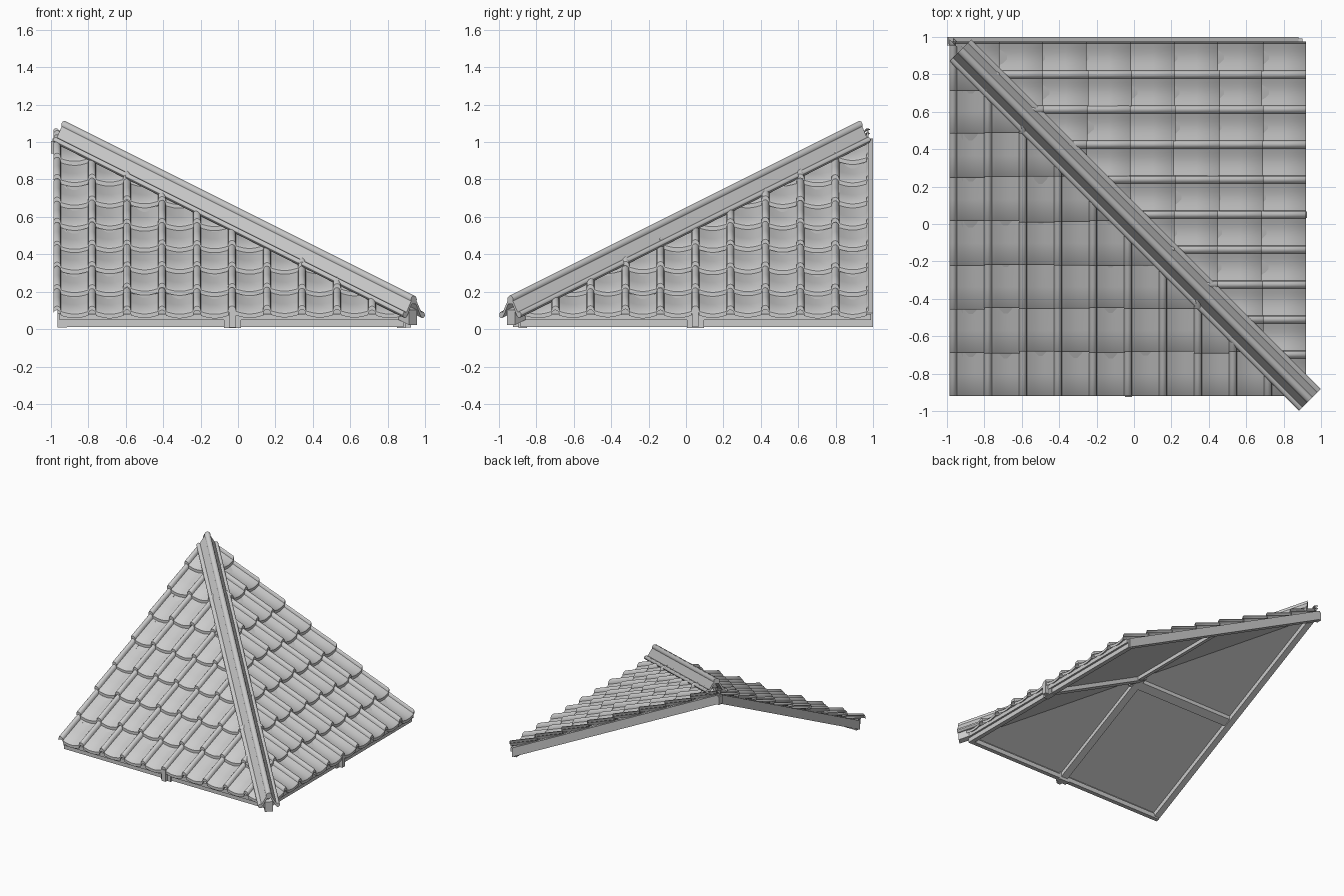
import bpy, bmesh, math, random
from mathutils import Vector

if "Cube" in bpy.data.objects:
    bpy.data.objects.remove(bpy.data.objects["Cube"])

random.seed(4)
R2 = math.sqrt(0.5)
EAVE, PITCH, COL, ROW = -0.92, 0.5, 0.187, 0.2335


def base(y):
    # height of the roof plane for the front slope
    return 0.06 + PITCH * (y - EAVE)


def finish(name, bm, side=False, clip=None, left=None, smooth=True):
    # clip at the hip line, optionally mirror onto the side slope, make object
    def cut(co, no):
        bmesh.ops.bisect_plane(bm, geom=bm.verts[:] + bm.edges[:] + bm.faces[:],
                               plane_co=co, plane_no=no, clear_outer=True)
    bmesh.ops.recalc_face_normals(bm, faces=bm.faces)
    if clip is not None:
        cut((clip * R2, clip * R2, 0), (1, 1, 0))
    if left is not None:
        cut((left, 0, 0), (-1, 0, 0))
    if side:
        for v in bm.verts:
            v.co.x, v.co.y = -v.co.y, -v.co.x
        bmesh.ops.reverse_faces(bm, faces=bm.faces)
    me = bpy.data.meshes.new(name)
    bm.to_mesh(me)
    bm.free()
    ob = bpy.data.objects.new(name, me)
    bpy.context.collection.objects.link(ob)
    if smooth:
        bpy.ops.object.select_all(action='DESELECT')
        bpy.context.view_layer.objects.active = ob
        ob.select_set(True)
        bpy.ops.object.shade_smooth_by_angle(angle=math.radians(35))
    return ob


def loft(bm, rings):
    # closed cross-sections joined into a capped solid
    vs = [[bm.verts.new(p) for p in r] for r in rings]
    n = len(vs[0])
    for a, b in zip(vs, vs[1:]):
        for i in range(n):
            j = (i + 1) % n
            bm.faces.new((a[i], a[j], b[j], b[i]))
    bm.faces.new(vs[0][::-1])
    bm.faces.new(vs[-1])


def slab(name, side, x0, x1, y0, y1, h0, h1, clip=0.0):
    # board lying along the slope, heights measured from the roof plane
    bm = bmesh.new()
    loft(bm, [[(x, y, base(y) + h) for x, h in
               ((x0, h0), (x1, h0), (x1, h1), (x0, h1))] for y in (y0, y1)])
    return finish(name, bm, side, clip, smooth=False)


def block(name, side, x0, x1, y0, y1, z0, z1, clip=0.0):
    # upright box
    bm = bmesh.new()
    loft(bm, [[(x0, y, z0), (x1, y, z0), (x1, y, z1), (x0, y, z1)] for y in (y0, y1)])
    return finish(name, bm, side, clip, smooth=False)


# tile profile: roll on the left, sagging pan to its right
PROFILE = [(-0.022, 0.004)]
PROFILE += [(-0.021 * math.cos(math.pi * i / 6), 0.008 + 0.026 * math.sin(math.pi * i / 6))
            for i in range(6)]
PROFILE += [(0.021 + 0.146 * i / 7, 0.004 - 0.014 * math.sin(math.pi * i / 7)) for i in range(8)]


def tiles(name, side, first, left):
    bm = bmesh.new()
    for r in range(9):
        for c in range(11):
            y0, x0 = EAVE + r * ROW, first + c * COL
            if x0 - 0.03 + y0 > 0:
                continue
            dy = random.uniform(-0.006, 0.006) if r else 0
            lift = random.uniform(-0.003, 0.003)
            rings = []
            for t in (0, 0.03, 0.5, 1.06):
                y = y0 + t * ROW + (dy if t < 0.5 else 0)
                h = 0.038 - 0.03 * t + lift - (0.006 if t == 0 else 0)
                top = [(x0 + s, y, base(y) + h + k) for s, k in PROFILE]
                low = [(x, yy, z - 0.022) for x, yy, z in reversed(top)]
                rings.append(top + low)
            loft(bm, rings)
    finish(name, bm, side, 0.0, left)


# both roof slopes: tiles, underside panel and timber frame
for label, side, first, left, edge, mid in (
        ("front", False, -0.967, -0.985, -0.965, -0.03),
        ("side", True, -0.985, -0.975, -1.0, -0.05)):
    tiles(label + "_roof_tiles", side, first, left)
    slab(label + "_underside_panel", side, edge + 0.01, 0.95, -0.88, 0.98, -0.03, 0.0)
    slab(label + "_edge_beam", side, edge, edge + 0.05, -0.88, 0.99, -0.07, 0.005, 0.02)
    slab(label + "_middle_rafter", side, mid - 0.03, mid + 0.03, -0.88, 0.06, -0.065, 0.0)
    slab(label + "_purlin", side, edge + 0.02, 0.03, -0.03, 0.03, -0.06, -0.01)
    block(label + "_fascia_upper", side, edge + 0.01, 0.91, -0.90, -0.86, 0.048, 0.08)
    block(label + "_fascia_lower", side, edge + 0.01, 0.89, -0.885, -0.85, 0.012, 0.048)
    block(label + "_rafter_foot", side, mid - 0.045, mid + 0.045, -0.895, -0.85, 0.005, 0.07)
    block(label + "_rafter_tip", side, mid - 0.018, mid + 0.018, -0.925, -0.86, 0.01, 0.105)


def arc(cx, cy, r, a0, a1, n=7):
    return [(cx + r * math.cos(math.radians(a0 + (a1 - a0) * i / n)),
             cy + r * math.sin(math.radians(a0 + (a1 - a0) * i / n))) for i in range(n + 1)]


# hip cap: top roll, sloping wings and edge rolls, run along the diagonal
right = arc(0.066, 0.026, 0.017, -110, 125)
roll = arc(0, 0.107, 0.022, -20, 200, 9)
lft = [(-u, h) for u, h in reversed(right)]
outline = right + roll + lft + [(-0.045, 0.03), (-0.015, 0.085), (0.015, 0.085), (0.045, 0.03)]
bm = bmesh.new()
loft(bm, [[(a + u * R2, -a + u * R2, base(-a) + h) for u, h in outline]
          for a in (-0.928, 0.94)])
finish("hip_cap", bm)

# hip rafter end closing the low corner, and the small bracket at the peak
bm = bmesh.new()
loft(bm, [[(a + u * R2, -a + u * R2, base(-a) + h) for u, h in
           ((-0.03, -0.03), (0.03, -0.03), (0.03, 0.05), (-0.03, 0.05))]
          for a in (0.80, 0.935)])
finish("hip_rafter_end", bm, smooth=False)
block("peak_bracket", False, -1.0, -0.965, 0.955, 1.0, 0.94, 1.005, None)
